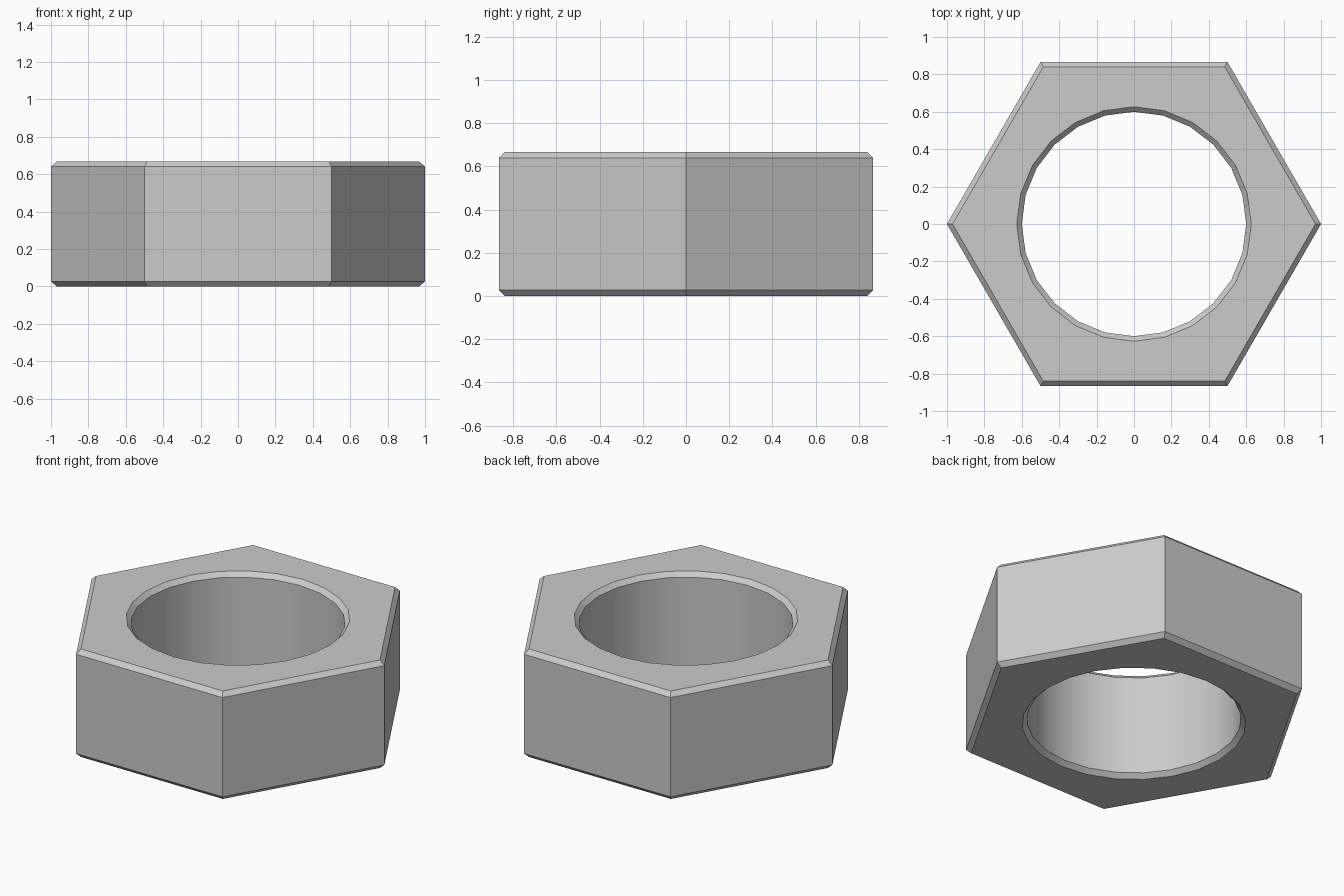
import bpy, bmesh, math

if "Cube" in bpy.data.objects:
    bpy.data.objects.remove(bpy.data.objects["Cube"])

HEIGHT = 0.667
BEVEL = 0.027
HEX, HEX_IN = 1.0, 0.97      # corner radius of the body and of its bevelled rim
BORE, BORE_OUT = 0.60, 0.627  # hole radius and its countersunk rim
SIDES, SEGS = 6, 24

bm = bmesh.new()


def ring(n, radius, z):
    return [bm.verts.new((radius * math.cos(2 * math.pi * i / n),
                          radius * math.sin(2 * math.pi * i / n), z)) for i in range(n)]


def skin(rings):
    for a, b in zip(rings, rings[1:]):
        n = len(a)
        for i in range(n):
            j = (i + 1) % n
            bm.faces.new((a[i], a[j], b[j], b[i]))


levels = (0, BEVEL, HEIGHT - BEVEL, HEIGHT)

# Hexagonal outside wall with bevelled rims
outer = [ring(SIDES, r, z) for r, z in zip((HEX_IN, HEX, HEX, HEX_IN), levels)]
skin(outer)

# Round bore with countersunk rims
inner = [ring(SEGS, r, z) for r, z in zip((BORE_OUT, BORE, BORE, BORE_OUT), levels)]
skin(inner)

# Flat top and bottom, one panel per hexagon side
step = SEGS // SIDES
for k in (0, -1):
    for i in range(SIDES):
        arc = [inner[k][(i * step + s) % SEGS] for s in range(step, -1, -1)]
        bm.faces.new([outer[k][i], outer[k][(i + 1) % SIDES]] + arc)

# Merge each flat end's panels visually by consistent outward normals
bmesh.ops.recalc_face_normals(bm, faces=bm.faces)

mesh = bpy.data.meshes.new("hex_nut")
bm.to_mesh(mesh)
bm.free()
nut = bpy.data.objects.new("hex_nut", mesh)
bpy.context.collection.objects.link(nut)

# Smooth bore, crisp bevels
bpy.context.view_layer.objects.active = nut
nut.select_set(True)
bpy.ops.object.shade_smooth_by_angle(angle=math.radians(30))
